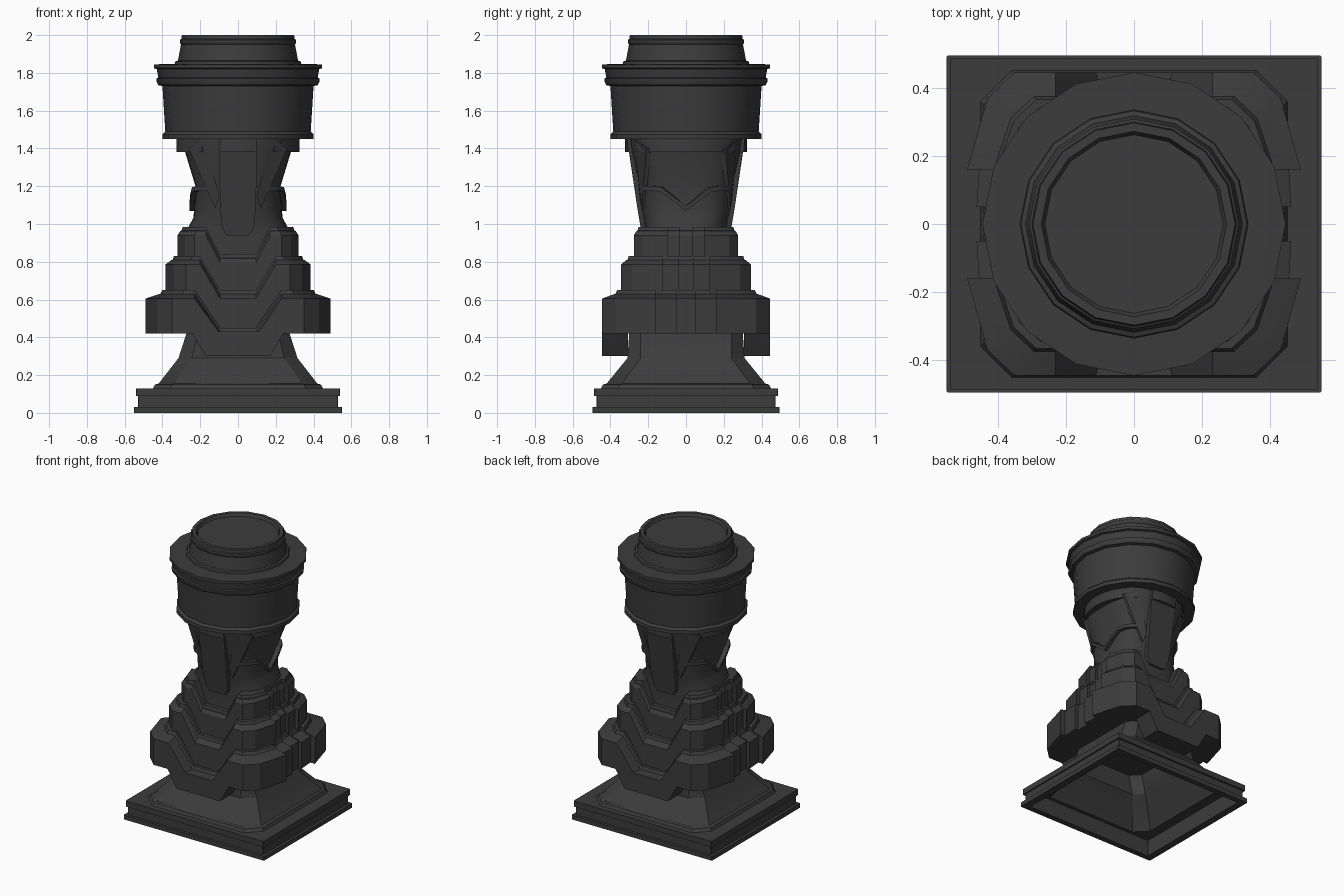
import bpy, bmesh
from math import sin, cos, radians, pi

if "Cube" in bpy.data.objects:
    bpy.data.objects.remove(bpy.data.objects["Cube"], do_unlink=True)

GREY = (0.045, 0.045, 0.045, 1)
stone = bpy.data.materials.new("dark_grey")
stone.use_nodes = True
stone.diffuse_color = GREY
bsdf = stone.node_tree.nodes["Principled BSDF"]
bsdf.inputs["Base Color"].default_value = GREY
bsdf.inputs["Roughness"].default_value = 0.8


def finish(name, bm):
    bmesh.ops.recalc_face_normals(bm, faces=bm.faces)
    mesh = bpy.data.meshes.new(name)
    bm.to_mesh(mesh)
    bm.free()
    mesh.materials.append(stone)
    ob = bpy.data.objects.new(name, mesh)
    bpy.context.collection.objects.link(ob)
    bpy.ops.object.select_all(action="DESELECT")
    ob.select_set(True)
    bpy.context.view_layer.objects.active = ob
    bpy.ops.object.shade_smooth_by_angle(angle=radians(30))
    return ob


def skin(bm, rings):
    """Bridge closed rings of equal length; return their vertices."""
    vs = [[bm.verts.new(p) for p in r] for r in rings]
    n = len(rings[0])
    for a, b in zip(vs, vs[1:]):
        for i in range(n):
            j = (i + 1) % n
            bm.faces.new((a[i], a[j], b[j], b[i]))
    return vs


def loft(name, rings):
    bm = bmesh.new()
    vs = skin(bm, rings)
    bm.faces.new(vs[0])
    bm.faces.new(vs[-1])
    return finish(name, bm)


def octagon(hx, hy, c, z):
    q = [(hx, hy - c), (hx - c, hy)]
    pts = q + [(-x, y) for x, y in q[::-1]]
    return [(x, y, z) for x, y in pts + [(-x, -y) for x, y in pts]]


def around(a, rx, ry, p):
    """Point on an oval; p = 2 is round, larger is squarer."""
    k = (abs(cos(a)) ** p + abs(sin(a)) ** p) ** (-1 / p)
    return rx * k * cos(a), ry * k * sin(a)


def oval(rx, ry, z, p=2, n=16):
    return [(*around(2 * pi * i / n, rx, ry, p), z) for i in range(n)]


# Hollow base: inside surface first, then plinth and flared foot
loft("base", [octagon(*r) for r in [
    (.25, .28, .06, .415), (.29, .29, .06, .29), (.41, .41, .08, .15),
    (.43, .43, .08, .115), (.50, .455, .003, .115), (.50, .455, .003, 0),
    (.55, .495, .003, 0), (.55, .495, .003, .03),
    (.53, .475, .003, .03), (.53, .475, .003, .09), (.54, .487, .003, .09),
    (.54, .487, .003, .13), (.45, .45, .09, .13), (.44, .44, .09, .15),
    (.42, .42, .08, .155), (.315, .31, .07, .29),
    (.27, .30, .06, .43)]])

# Stepped tiers with a chevron dip front and back
SIDE = [(.35, .445), (.43, .37), (.49, .16), (.455, .16), (.462, .05), (.437, .05)]


def tier_ring(s, sy, inset, chevron, drop):
    """chevron holds two (x, z) points: the end of the dip and its shoulder."""
    (xa, za), (xb, zb) = chevron
    y = .445 * sy * inset
    quarter = [(xa, -y, za - drop), (xb, -y, zb - drop)]
    quarter += [(max(px * s * inset, xb + .01), -py * sy * (inset if py > .2 else 1),
                 zb - drop) for px, py in SIDE]
    half = quarter + [(x, -y, z) for x, y, z in quarter[::-1]]
    return half + [(-x, y, z) for x, y, z in half[::-1]]


def tier(name, s, sy, inset, top, bottom):
    floor = [(x, bottom) for x, z in top]
    bm = bmesh.new()
    vs = skin(bm, [tier_ring(s, sy, 1, floor, 0),
                   tier_ring(s, sy, 1, top, .045),
                   tier_ring(s, sy, inset + .02, top, .022),
                   tier_ring(s, sy, inset, top, .02),
                   tier_ring(s, sy, inset - .02, top, 0)])
    for r in (vs[0], vs[-1]):
        n = len(r)
        h = n // 2
        bm.faces.new(r[1:h - 1])
        bm.faces.new(r[h + 1:n - 1])
        bm.faces.new((r[0], r[1], r[h - 2], r[h - 1]))
        bm.faces.new((r[h], r[h + 1], r[n - 2], r[n - 1]))
        bm.faces.new((r[0], r[h - 1], r[h], r[n - 1]))
    return finish(name, bm)


tier("lower_tier", 1, 1, .84, [(.095, .45), (.23, .65)], .42)
tier("middle_tier", .786, .775, .90, [(.095, .65), (.20, .83)], .425)
tier("upper_tier", .655, .62, .93, [(.095, .84), (.17, .985)], .60)

# Waisted, squarish neck
loft("neck", [oval(*r, p=3, n=32) for r in [
    (.27, .225, .80), (.268, .215, .975), (.237, .225, 1.03), (.232, .235, 1.07),
    (.225, .25, 1.20), (.28, .29, 1.38), (.29, .30, 1.46)]])


# Flat panels on the front and back, repeated by mirroring
def panel(name, pts, depth):
    return loft(name, [pts, [(x, y * depth, z) for x, y, z in pts]])


def mirrored(half):
    return half + [(-x, y, z) for x, y, z in half[::-1]]


half = [(.10, .312, 1.45), (.10, .30, 1.38), (.095, .26, 1.10), (.085, .24, .98), (.06, .232, .94)]
tab = [(.24, .445, .43), (.24, .445, .42), (.17, .445, .30)]
strut = [(.18, .275, 1.45), (.262, .21, 1.40), (.12, .235, 1.08), (.098, .245, 1.15)]
for end, sy in (("front", -1), ("back", 1)):
    for part, outline, depth in (("panel", half, .6), ("tab", tab, .69)):
        panel(end + "_" + part, [(x, y * sy, z) for x, y, z in mirrored(outline)], depth)
    for side, sx in (("left", 1), ("right", -1)):
        panel(end + "_" + side + "_strut", [(x * sx, y * sy, z) for x, y, z in strut], .8)


# Curved bands around the neck, built from swept sections
def band(name, centre, spread, inner, outer, p, heights, steps=12):
    rings = []
    for i in range(steps + 1):
        a = radians(centre + spread * (2 * i / steps - 1))
        (xi, yi), (xo, yo) = around(a, inner, inner, p), around(a, outer, outer, p)
        lo, hi = heights(yo)
        rings.append([(xi, yi, lo), (xo, yo, lo), (xo, yo, hi), (xi, yi, hi)])
    return loft(name, rings)


def vee(y):
    z = min(1.175, 1.07 + .75 * abs(y))
    return z, z + .025


def ring(y):
    return 1.38, 1.455


for name, a in (("left", 0), ("right", 180)):
    band(name + "_vee_lip", a, 57, .18, .256, 3, vee)
    band(name + "_shoulder", a, 54, .22, .325, 2, ring)
for name, a in (("back", 90), ("front", 270)):
    band(name + "_shoulder", a, 18, .22, .322, 2, ring)

# Drum head with rims and a dished cap
loft("head", [oval(r, r, z) for r, z in [
    (.28, 1.45), (.40, 1.45), (.40, 1.475), (.385, 1.49), (.40, 1.73),
    (.422, 1.735), (.43, 1.75), (.432, 1.77), (.422, 1.775), (.43, 1.82),
    (.445, 1.825), (.445, 1.845), (.335, 1.848), (.332, 1.86), (.318, 1.865),
    (.302, 1.95), (.308, 1.96), (.308, 1.975), (.30, 1.98), (.297, 2.0),
    (.272, 2.0), (.262, 1.98)]])
